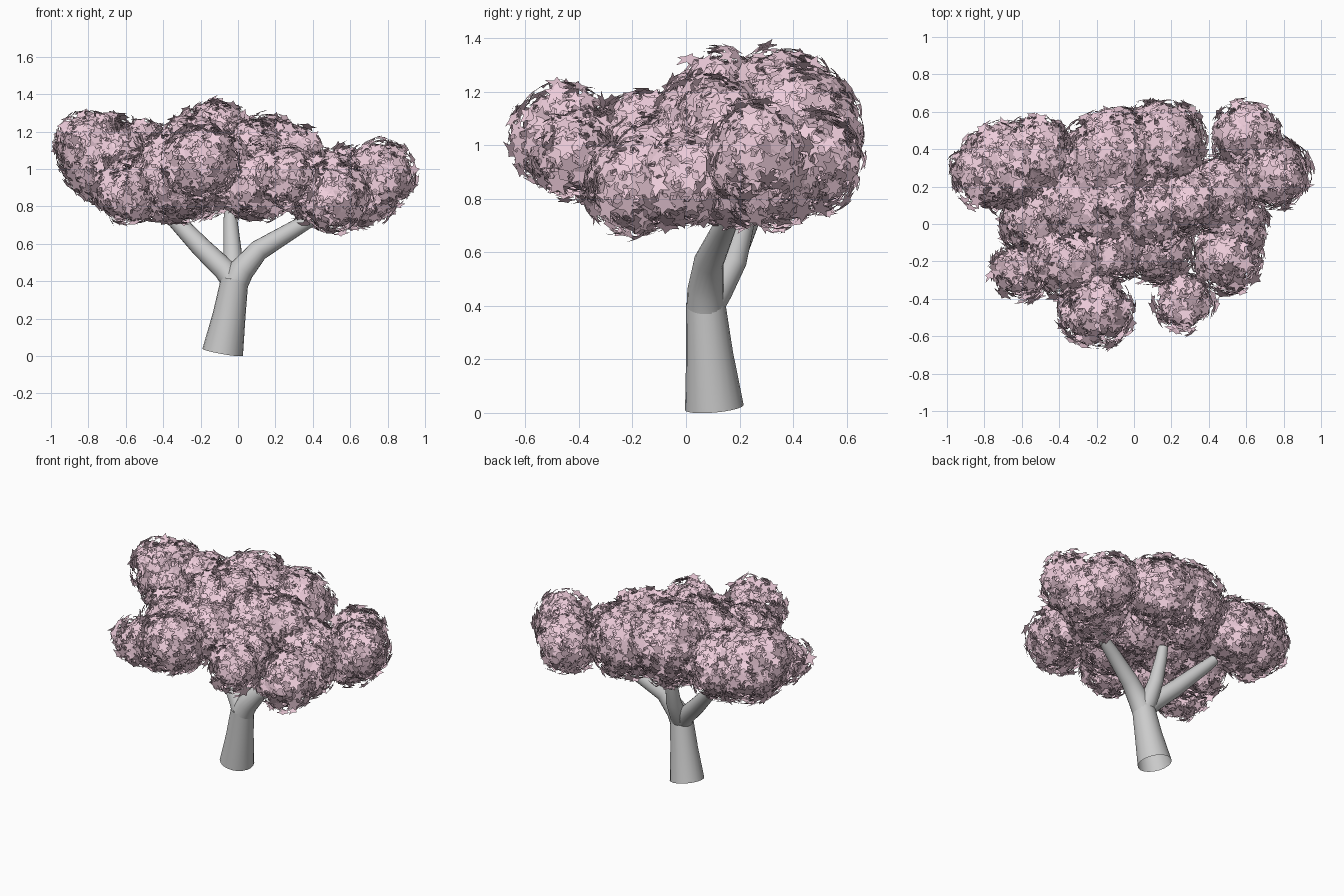
import bpy, bmesh, math, random
from mathutils import Vector, Quaternion

if "Cube" in bpy.data.objects:
    bpy.data.objects.remove(bpy.data.objects["Cube"])

random.seed(4)


def tube(name, path, sides=20):
    """Open smooth tube; path holds (x, y, z, radius)."""
    bm = bmesh.new()
    pts = [Vector(p[:3]) for p in path]
    rings = []
    for i, p in enumerate(pts):
        d = (pts[min(i + 1, len(pts) - 1)] - pts[max(i - 1, 0)]).normalized()
        u = Vector((0, 1, 0)).cross(d).normalized()
        v = d.cross(u)
        rings.append([bm.verts.new(p + path[i][3] * (u * math.cos(a) + v * math.sin(a)))
                      for a in (2 * math.pi * k / sides for k in range(sides))])
    for a, b in zip(rings, rings[1:]):
        for k in range(sides):
            j = (k + 1) % sides
            f = bm.faces.new((a[k], a[j], b[j], b[k]))
            f.smooth = True
    return finish(name, bm)


def finish(name, bm):
    me = bpy.data.meshes.new(name)
    bm.to_mesh(me)
    bm.free()
    ob = bpy.data.objects.new(name, me)
    bpy.context.collection.objects.link(ob)
    return ob


# Trunk and three limbs
tube("trunk", [(-.082, .106, .02, .110), (-.047, .088, .22, .088), (-.017, .073, .415, .073)])
tube("left_branch", [(-.03, .078, .40, .060), (-.07, .10, .46, .060), (-.20, .17, .585, .054),
                     (-.37, .25, .765, .042), (-.43, .28, .83, .034)])
tube("middle_branch", [(-.02, .082, .40, .060), (-.025, .12, .46, .056), (-.03, .18, .57, .048),
                       (-.04, .22, .72, .038), (-.04, .24, .80, .032)])
tube("right_branch", [(-.01, .073, .40, .070), (.02, .073, .46, .068), (.11, .085, .565, .056),
                      (.31, .14, .685, .044), (.42, .17, .745, .034)])

# Foliage clumps: x, y, z, radius
clumps = [
    (-.70, .31, 1.05, .22), (-.79, .27, 1.12, .17), (-.52, .36, 1.03, .20),
    (-.60, -.25, .87, .14), (-.52, .02, .92, .18), (-.20, -.46, 1.03, .18),
    (-.33, -.18, .95, .22), (-.22, .12, 1.02, .26), (-.12, .34, 1.08, .26),
    (.15, .43, 1.05, .22), (.08, .10, 1.00, .24), (.12, -.12, .92, .18),
    (.27, -.42, .96, .14), (.50, -.18, .85, .17), (.45, .15, .90, .19),
    (.60, .47, .93, .17), (.76, .27, .97, .17), (.66, .32, .88, .18),
    (-.10, .12, 1.22, .12), (.55, .00, .86, .15), (-.12, -.12, 1.02, .17),
    (.28, .12, 1.08, .15),
]
centres = [(Vector(c[:3]), c[3]) for c in clumps]

# Star-shaped blossoms lying loosely on every clump
bm = bmesh.new()
for ci, (c, r) in enumerate(centres):
    for _ in range(int(13500 * r * r)):
        n = Vector((random.gauss(0, 1), random.gauss(0, 1), random.gauss(0, 1))).normalized()
        p = c + n * (r + random.uniform(-.055, .035))
        if any(j != ci and (p - q).length < s - .09 for j, (q, s) in enumerate(centres)):
            continue
        tilt = Vector([random.gauss(0, .25) for _ in range(3)])
        rot = Quaternion((0, 0, 1), random.uniform(0, 6.283))
        rot = (n + tilt).to_track_quat('Z', 'Y') @ rot
        size = random.uniform(.042, .056)
        star = []
        for k in range(10):
            a = k * math.pi / 5 + (0.12 if k % 2 else 0)
            d = size * (.46 if k % 2 else random.uniform(.9, 1.05))
            z = 0 if k % 2 else -.1 * size
            star.append(bm.verts.new(p + rot @ Vector((d * math.cos(a), d * math.sin(a), z))))
        bm.faces.new(star)
blossom = finish("blossom_canopy", bm)
pink = bpy.data.materials.new("pink_blossom")
pink.diffuse_color = (.86, .61, .71, 1)
pink.use_nodes = True
pink.node_tree.nodes["Principled BSDF"].inputs["Base Color"].default_value = pink.diffuse_color
blossom.data.materials.append(pink)
